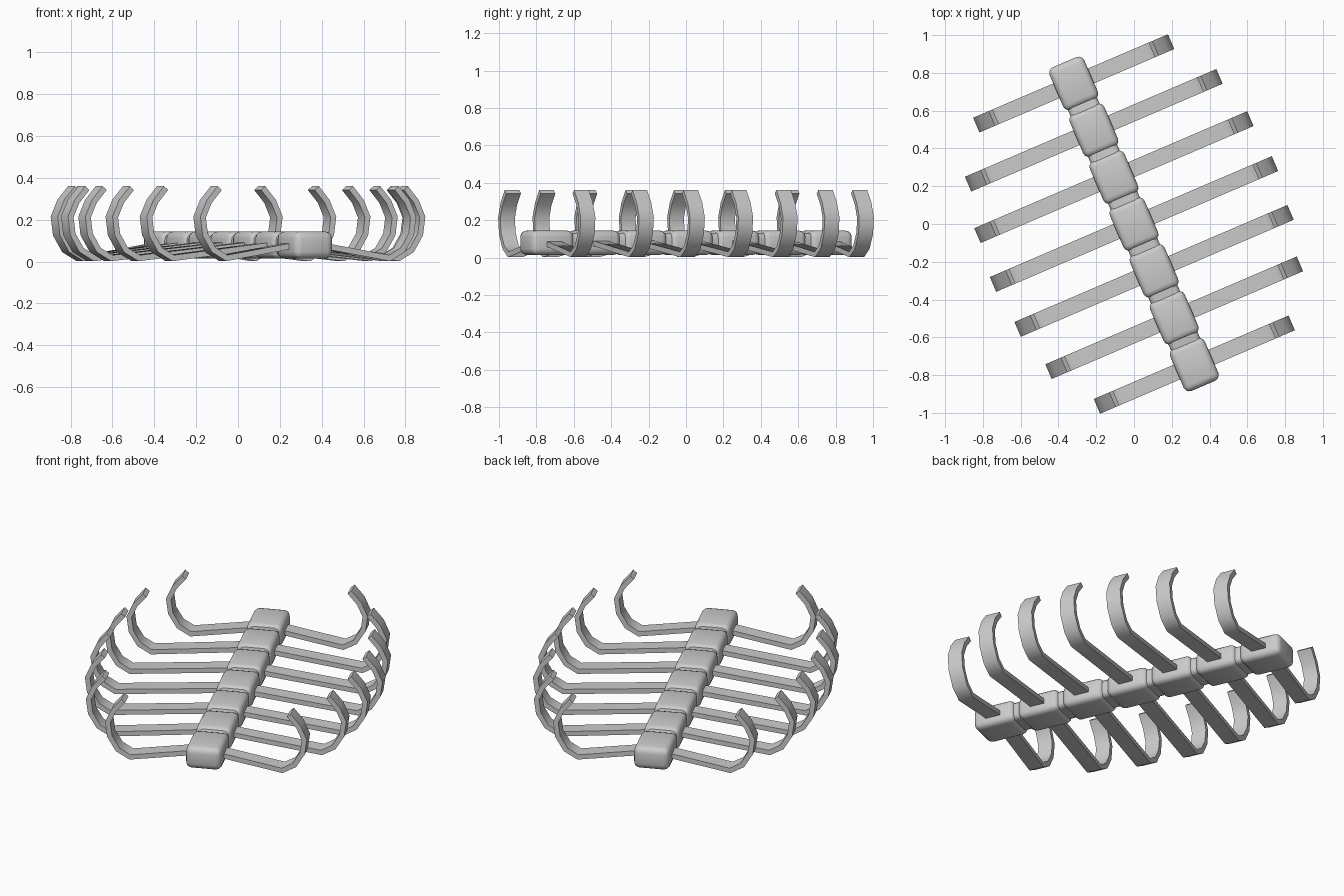
import bpy, bmesh, math
from mathutils import Vector, Matrix

if "Cube" in bpy.data.objects:
    bpy.data.objects.remove(bpy.data.objects["Cube"])

ROT = Matrix.Rotation(math.radians(23.2), 4, 'Z')
SPACING = 0.27


def finish(bm, name, angle):
    bmesh.ops.recalc_face_normals(bm, faces=bm.faces)
    bm.transform(ROT)
    me = bpy.data.meshes.new(name)
    bm.to_mesh(me)
    bm.free()
    ob = bpy.data.objects.new(name, me)
    bpy.context.collection.objects.link(ob)
    bpy.ops.object.select_all(action='DESELECT')
    ob.select_set(True)
    bpy.context.view_layer.objects.active = ob
    bpy.ops.object.shade_smooth_by_angle(angle=math.radians(angle))
    return ob


def block(name, size, loc, bevel):
    bm = bmesh.new()
    bmesh.ops.create_cube(bm, size=1)
    bmesh.ops.scale(bm, vec=size, verts=bm.verts)
    bmesh.ops.bevel(bm, geom=bm.edges[:], offset=bevel, segments=3,
                    profile=0.5, affect='EDGES')
    bmesh.ops.translate(bm, vec=loc, verts=bm.verts)
    return finish(bm, name, 50)


def rib(name, side, reach, y, width=0.085, thick=0.028):
    # Outer line of the hooked rib, from tip down to the spine
    hook = [(0.09, 0.36), (0.035, 0.295), (0.0, 0.215),
            (0.012, 0.125), (0.06, 0.045), (0.135, 0.002)]
    outer = [Vector((reach - d, z)) for d, z in hook] + [Vector((0.03, 0.07))]
    # Inner line: mitred offset of the outer line
    inner = []
    for i, p in enumerate(outer):
        dirs = []
        if i > 0:
            dirs.append((p - outer[i - 1]).normalized())
        if i < len(outer) - 1:
            dirs.append((outer[i + 1] - p).normalized())
        norms = [Vector((d.y, -d.x)) for d in dirs]
        m = sum(norms, Vector((0, 0))).normalized()
        inner.append(p + m * thick / m.dot(norms[0]))
    bm = bmesh.new()
    rings = []
    for o, n in zip(outer, inner):
        rings.append([bm.verts.new((side * q.x, y + s * width / 2, q.y))
                      for q, s in ((o, -1), (o, 1), (n, 1), (n, -1))])
    for a, b in zip(rings, rings[1:]):
        for k in range(4):
            j = (k + 1) % 4
            bm.faces.new((a[k], a[j], b[j], b[k]))
    bm.faces.new(rings[0])
    bm.faces.new(rings[-1][::-1])
    return finish(bm, name, 42)


# Backbone: seven rounded vertebrae on a narrower core
block("spine_core", (0.168, 1.72, 0.104), (0, 0, 0.079), 0.028)
for i in range(7):
    block(f"vertebra_{i + 1}", (0.2, 0.245, 0.13),
          (0, (i - 3) * SPACING, 0.079), 0.033)

# Rib pairs, longest in the middle
reaches = [0.812, 0.786, 0.724, 0.561]
for i in range(7):
    for side, label in ((-1, "left"), (1, "right")):
        rib(f"rib_{label}_{i + 1}", side, reaches[abs(i - 3)], (i - 3) * SPACING)
